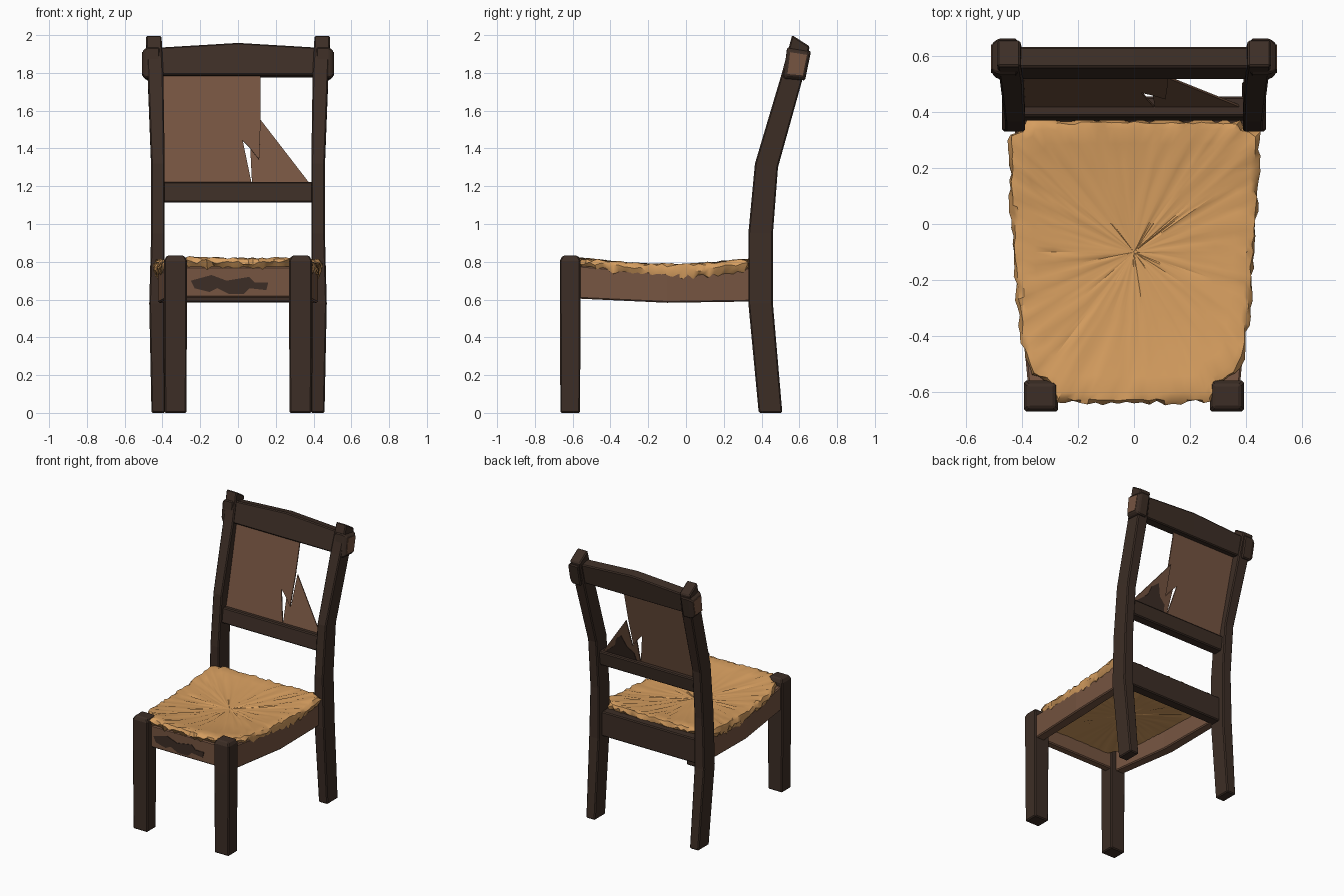
import bpy, bmesh, math, random
from mathutils import Vector

random.seed(4)
if "Cube" in bpy.data.objects:
    bpy.data.objects.remove(bpy.data.objects["Cube"], do_unlink=True)


def material(name, rgb):
    m = bpy.data.materials.new(name)
    m.use_nodes = True
    m.diffuse_color = (*rgb, 1)
    m.node_tree.nodes["Principled BSDF"].inputs["Base Color"].default_value = (*rgb, 1)
    return m


DARK = material("dark wood", (0.046, 0.027, 0.019))
BROWN = material("worn brown leather", (0.18, 0.09, 0.053))
STRAW = material("woven straw", (0.67, 0.34, 0.115))


def finish(bm, name, mat, bevel=0.0):
    bmesh.ops.recalc_face_normals(bm, faces=bm.faces[:])
    mesh = bpy.data.meshes.new(name)
    bm.to_mesh(mesh)
    bm.free()
    ob = bpy.data.objects.new(name, mesh)
    bpy.context.collection.objects.link(ob)
    mesh.materials.append(mat)
    if bevel:
        mod = ob.modifiers.new("worn edges", "BEVEL")
        mod.width = bevel
        mod.limit_method = "ANGLE"
    return ob


def loft(name, sections, mat=DARK, bevel=0.007):
    """Skin a row of equal-sized cross-sections and cap both ends."""
    bm = bmesh.new()
    rings = [[bm.verts.new(p) for p in s] for s in sections]
    n = len(rings[0])
    for a, b in zip(rings, rings[1:]):
        for i in range(n):
            j = (i + 1) % n
            bm.faces.new((a[i], a[j], b[j], b[i]))
    bm.faces.new(rings[0])
    bm.faces.new(rings[-1])
    return finish(bm, name, mat, bevel)


def box_section_z(z, x0, x1, y0, y1):
    return [(x0, y0, z), (x1, y0, z), (x1, y1, z), (x0, y1, z)]


def sheet(name, outlines, mat, thick=0.008):
    bm = bmesh.new()
    for outline in outlines:
        bm.faces.new([bm.verts.new(p) for p in outline])
    bmesh.ops.remove_doubles(bm, verts=bm.verts[:], dist=0.0005)
    ob = finish(bm, name, mat)
    mod = ob.modifiers.new("thickness", "SOLIDIFY")
    mod.thickness = thick
    mod.offset = 0
    return ob


# Curved back posts: front y, front z, back y, back z, inner x, outer x
POST = [(0.385, 0, 0.51, 0, 0.385, 0.458),
        (0.33, 0.58, 0.46, 0.58, 0.388, 0.47),
        (0.33, 0.95, 0.46, 0.95, 0.388, 0.46),
        (0.365, 1.32, 0.487, 1.3, 0.388, 0.46),
        (0.505, 1.79, 0.615, 1.76, 0.395, 0.478),
        (0.562, 2.0, 0.655, 1.94, 0.405, 0.488)]

for side, label in ((-1, "right"), (1, "left")):
    loft(f"back_post_{label}",
         [[(side * xi, yf, zf), (side * xo, yf, zf), (side * xo, yb, zb), (side * xi, yb, zb)]
          for yf, zf, yb, zb, xi, xo in POST])

    # Block wrapped round the top of the post
    block = [(0.535, 1.935), (0.662, 1.915), (0.63, 1.76), (0.515, 1.77)]
    loft(f"post_block_{label}",
         [[(side * x, 0.59 + (y - 0.59) * s, 1.85 + (z - 1.85) * s) for y, z in block]
          for x, s in ((0.415, 1), (0.485, 1), (0.507, 0.75))], DARK)
    sheet(f"worn_block_face_{label}",
          [[(side * 0.508, 0.59 + (y - 0.59) * 0.7, 1.85 + (z - 1.85) * 0.7) for y, z in block]],
          BROWN, 0.003)

    # Front leg with a slightly rounded top
    loft(f"front_leg_{label}",
         [box_section_z(z, *sorted((side * (0.27 + t), side * (0.392 - t))), -0.668 + t, -0.558 - t)
          for z, t in ((0, 0.003), (0.6, 0), (0.805, 0), (0.832, 0.014))])

    # Side apron, bowed outward and sagging
    loft(f"side_apron_{label}",
         [[(side * x0, y, z0), (side * x1, y, z0), (side * x1, y, z1), (side * x0, y, z1)]
          for y, x0, x1, z0, z1 in ((-0.57, 0.31, 0.378, 0.605, 0.78),
                                    (-0.1, 0.345, 0.422, 0.583, 0.74),
                                    (0.36, 0.36, 0.425, 0.59, 0.77))], BROWN)

# Front and rear aprons
loft("front_apron", [box_section_z(z, -0.3, 0.3, -0.622, -0.565) for z in (0.612, 0.775)], BROWN)
loft("rear_apron", [box_section_z(z, -0.41, 0.41, 0.345, 0.42) for z in (0.585, 0.765)])
patch = [(-0.25, 0.70), (-0.23, 0.66), (-0.15, 0.64), (-0.11, 0.66), (-0.05, 0.63), (0.03, 0.63),
         (0.06, 0.66), (0.15, 0.65), (0.16, 0.69), (0.09, 0.69), (0.06, 0.72), (-0.06, 0.70), (-0.14, 0.73)]
sheet("front_apron_stain", [[(x, -0.624, z) for x, z in patch]], DARK, 0.004)

# Back rails
loft("top_rail",
     [[(x, 0.515, 1.79), (x, 0.557, z), (x, 0.632, z - 0.015), (x, 0.605, 1.775)]
      for x, z in ((-0.42, 1.935), (0, 1.96), (0.42, 1.935))])
loft("lower_rail",
     [[(x, 0.368, 1.115), (x, 0.383, 1.224), (x, 0.455, 1.22), (x, 0.44, 1.115)]
      for x in (-0.4, 0.4)])


# Torn back panel: main sheet and loose flap
def lean(points, slope, offset=0.0):
    return [(x, 0.415 + slope * (z - 1.2) + offset, z) for x, z in points]


sheet("back_panel",
      [lean([(-0.4, 1.82), (-0.4, 1.2), (0.075, 1.2), (0.025, 1.44), (0.12, 1.81)], 0.235),
       lean([(0.025, 1.44), (0.065, 1.4), (0.112, 1.34), (0.12, 1.55), (0.12, 1.81)], 0.235)], BROWN)
sheet("torn_flap",
      [lean([(0.075, 1.2), (0.39, 1.2), (0.12, 1.55), (0.112, 1.34), (0.065, 1.4)], 0.31)], BROWN)
sheet("flap_stain",
      [lean([(0.1, 1.2), (0.11, 1.28), (0.16, 1.32), (0.19, 1.4), (0.24, 1.36), (0.26, 1.3), (0.37, 1.21)],
            0.31, 0.006)], DARK, 0.003)

# Straw seat: half outline mirrored, then resampled evenly
half = [(0, -0.643), (0.275, -0.635), (0.30, -0.575), (0.365, -0.54), (0.392, -0.48), (0.418, -0.3),
        (0.432, -0.1), (0.445, 0.1), (0.447, 0.325), (0.39, 0.345), (0.38, 0.37), (0, 0.372)]
loop = [Vector(p) for p in half] + [Vector((-x, y)) for x, y in half[-2:0:-1]]
outline = []
for a, b in zip(loop, loop[1:] + loop[:1]):
    steps = max(1, round((b - a).length / 0.028))
    outline += [a.lerp(b, i / steps) for i in range(steps)]
centre = Vector((0, -0.1))


def seat_top(p):
    return 0.772 + 0.17 * (p.y + 0.08) ** 2 + 0.1 * p.x ** 2


# Rings run from the underside, round the rolled rim and in to the middle
bm = bmesh.new()
rings = []
for scale, drop, ragged in ((0.45, None, 0.3), (0.88, None, 0.3), (0.965, 1.0, 1.2), (0.995, 0.55, 1.2),
                            (0.975, 0.12, 0.8), (0.93, 0, 0.5), (0.82, 0, 0.5),
                            (0.66, 0, 0.45), (0.45, 0, 0.4), (0.22, 0, 0.25)):
    ring = []
    for p in outline:
        q = centre + (p - centre) * (scale + random.uniform(-0.014, 0.014) * ragged)
        if drop is None:
            z = 0.715
        else:
            rim = 0.05 + 0.025 * max(0, 1 - abs(p.y) * 2)
            z = seat_top(q) - drop * rim
        ring.append(bm.verts.new((q.x, q.y, z + random.uniform(-0.011, 0.011) * ragged)))
    rings.append(ring)
n = len(outline)
for a, b in zip(rings, rings[1:]):
    for i in range(n):
        j = (i + 1) % n
        bm.faces.new((a[i], a[j], b[j], b[i]))
for ring, z in ((rings[0], 0.712), (rings[-1], 0.768)):
    hub = bm.verts.new((centre.x, centre.y, z))
    for i in range(n):
        bm.faces.new((ring[i], ring[(i + 1) % n], hub))
seat = finish(bm, "straw_seat", STRAW)
bpy.context.view_layer.objects.active = seat
seat.select_set(True)
bpy.ops.object.shade_smooth_by_angle(angle=math.radians(35))
